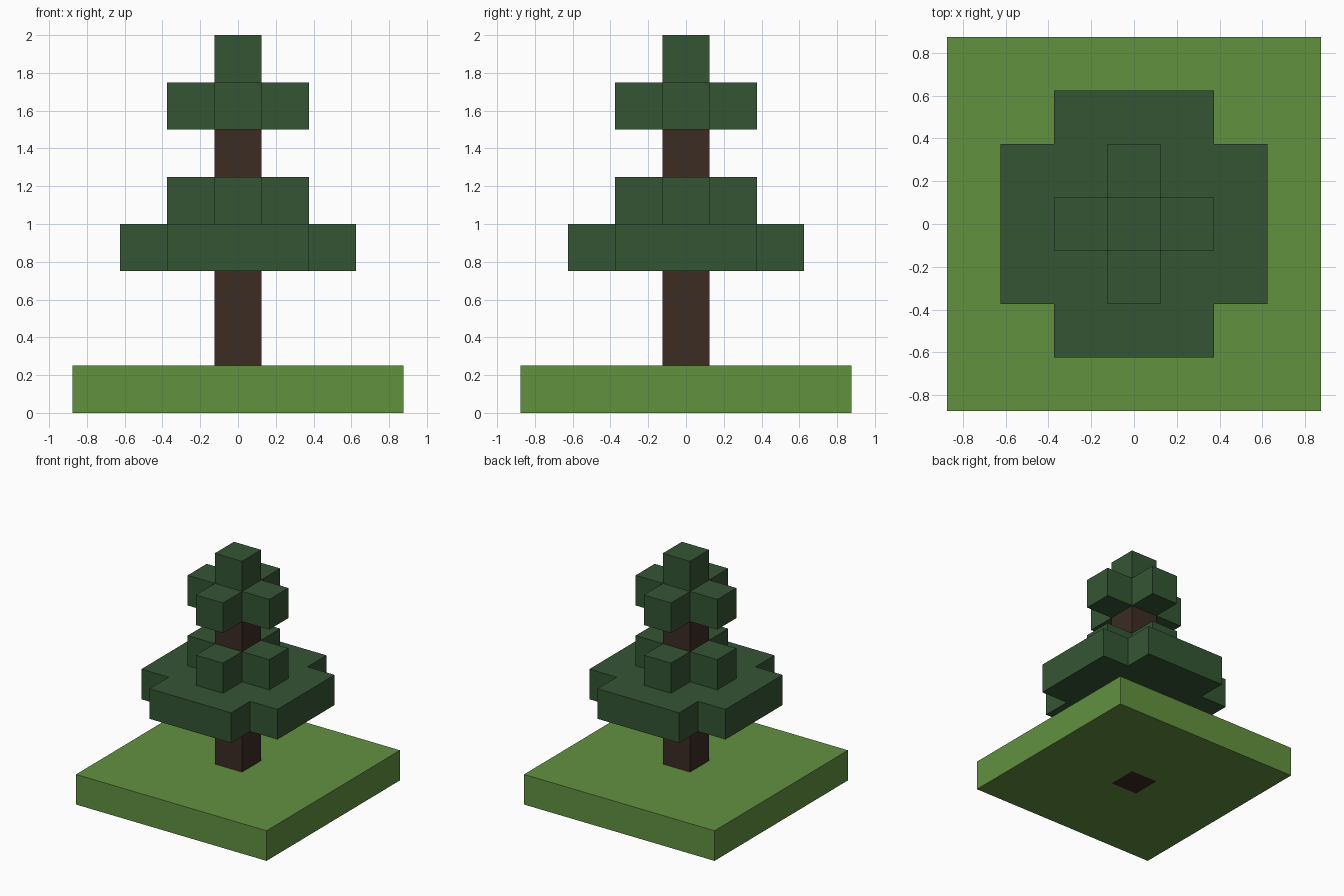
import bpy
import bmesh

U = 0.25  # one block

cube = bpy.data.objects.get("Cube")
if cube:
    bpy.data.objects.remove(cube, do_unlink=True)


def make_material(name, rgb):
    mat = bpy.data.materials.new(name)
    mat.use_nodes = True
    color = (*rgb, 1.0)
    mat.diffuse_color = color
    mat.node_tree.nodes["Principled BSDF"].inputs["Base Color"].default_value = color
    return mat


def finish(name, bm, mat):
    bmesh.ops.recalc_face_normals(bm, faces=bm.faces)
    mesh = bpy.data.meshes.new(name)
    bm.to_mesh(mesh)
    bm.free()
    mesh.materials.append(mat)
    obj = bpy.data.objects.new(name, mesh)
    bpy.context.collection.objects.link(obj)
    return obj


def square(half):
    return [(-half, -half), (half, -half), (half, half), (-half, half)]


def cross(arm, reach):
    # One notched corner, turned through four quarter turns
    points = []
    corner = [(reach, arm), (arm, arm), (arm, reach)]
    for _ in range(4):
        points += corner
        corner = [(-y, x) for x, y in corner]
    return points


def prism(name, outline, bottom, top, mat):
    bm = bmesh.new()
    face = bm.faces.new([bm.verts.new((x * U, y * U, bottom * U)) for x, y in outline])
    result = bmesh.ops.extrude_face_region(bm, geom=[face], use_keep_orig=True)
    raised = [v for v in result["geom"] if isinstance(v, bmesh.types.BMVert)]
    bmesh.ops.translate(bm, verts=raised, vec=(0, 0, (top - bottom) * U))
    return finish(name, bm, mat)


def square_frame(name, outer, inner, bottom, top, mat):
    # Closed slab with a square hole through its middle
    bm = bmesh.new()
    rings = [[bm.verts.new((x * U, y * U, z * U)) for x, y in square(half)]
             for half, z in ((outer, bottom), (outer, top), (inner, top), (inner, bottom))]
    for a, b in zip(rings, rings[1:] + rings[:1]):
        for i in range(4):
            j = (i + 1) % 4
            bm.faces.new((a[i], a[j], b[j], b[i]))
    return finish(name, bm, mat)


grass = make_material("grass green", (0.122, 0.283, 0.051))
leaf = make_material("dark leaf green", (0.034, 0.091, 0.034))
bark = make_material("bark brown", (0.045, 0.025, 0.017))

# Ground slab, with the trunk running through to its underside
square_frame("ground", 3.5, 0.5, 0, 1, grass)
prism("trunk", square(0.5), 0, 6.5, bark)

# Foliage tiers, from the bottom up
prism("wide_foliage", cross(1.5, 2.5), 3, 4, leaf)
prism("middle_foliage", cross(0.5, 1.5), 4, 5, leaf)
prism("upper_foliage", cross(0.5, 1.5), 6, 7, leaf)
prism("treetop", square(0.5), 7, 8, leaf)
